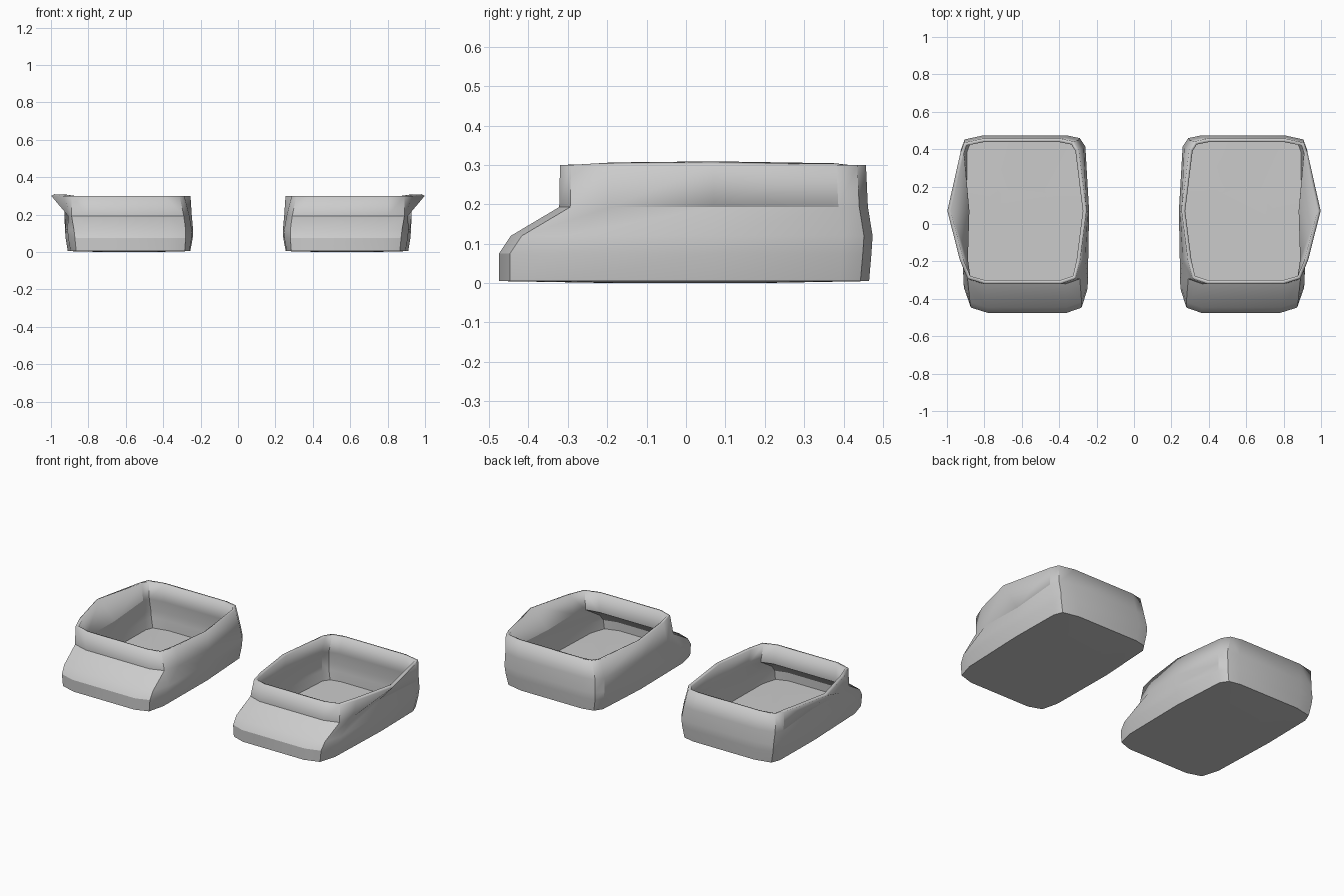
import bpy, bmesh

if "Cube" in bpy.data.objects:
    bpy.data.objects.remove(bpy.data.objects["Cube"])

# One row per height of the shoe upper:
# z, front y, back y,
# inner x (front corner, front side, middle, back side),
# outer x (front corner, front side, middle, back side)
LEVELS = [
    (0.005, -0.475, 0.465, 0.285, 0.260, 0.255, 0.275, 0.865, 0.895, 0.910, 0.905),
    (0.075, -0.475, 0.471, 0.280, 0.248, 0.242, 0.263, 0.872, 0.908, 0.922, 0.920),
    (0.120, -0.445, 0.474, 0.280, 0.247, 0.240, 0.260, 0.877, 0.912, 0.920, 0.925),
    (0.193, -0.322, 0.462, 0.290, 0.260, 0.247, 0.268, 0.890, 0.908, 0.900, 0.928),
    (0.300, -0.320, 0.457, 0.312, 0.287, 0.254, 0.295, 0.890, 0.932, 0.998, 0.928),
]


def outline(level):
    """Chamfered plan outline of the shoe at one height."""
    z, yf, yb, ic, i1, i2, i3, oc, o1, o2, o3 = level
    pts = [(ic + 0.08, yf), (oc - 0.09, yf), (oc, yf + 0.028), (o1, yf + 0.13),
           (o2, 0.07), (o3, yb - 0.075), (o3 - 0.02, yb - 0.022), (o3 - 0.12, yb),
           (i3 + 0.10, yb), (i3 + 0.03, yb - 0.015), (i3, yb - 0.06),
           (i2, 0.07), (i1, yf + 0.13), (ic, yf + 0.028)]
    return [(x, y, z) for x, y in pts]


bm = bmesh.new()

# Sole: slightly domed down to the ground
base = outline(LEVELS[0])
sole = [(0.585 + (x - 0.585) * 0.4, y * 0.4, 0.0) for x, y, z in base]
rings = [[bm.verts.new(p) for p in ring]
         for ring in [sole] + [outline(l) for l in LEVELS]]
bm.faces.new(rings[0][::-1])

# Walls lofted between outlines
for a, b in zip(rings, rings[1:]):
    n = len(a)
    for i in range(n):
        j = (i + 1) % n
        bm.faces.new((a[i], a[j], b[j], b[i]))

mesh = bpy.data.meshes.new("shoe_pair")
bm.to_mesh(mesh)
bm.free()
shoes = bpy.data.objects.new("shoe_pair", mesh)
bpy.context.collection.objects.link(shoes)

# Smooth panels with crisp corners
bpy.context.view_layer.objects.active = shoes
shoes.select_set(True)
bpy.ops.object.shade_smooth_by_angle(angle=0.52)

# Wall thickness, then the second shoe
shell = shoes.modifiers.new("thickness", 'SOLIDIFY')
shell.thickness = 0.02
shell.offset = -1
mirror = shoes.modifiers.new("other_shoe", 'MIRROR')
mirror.use_axis[0] = True
mirror.use_mirror_merge = False
